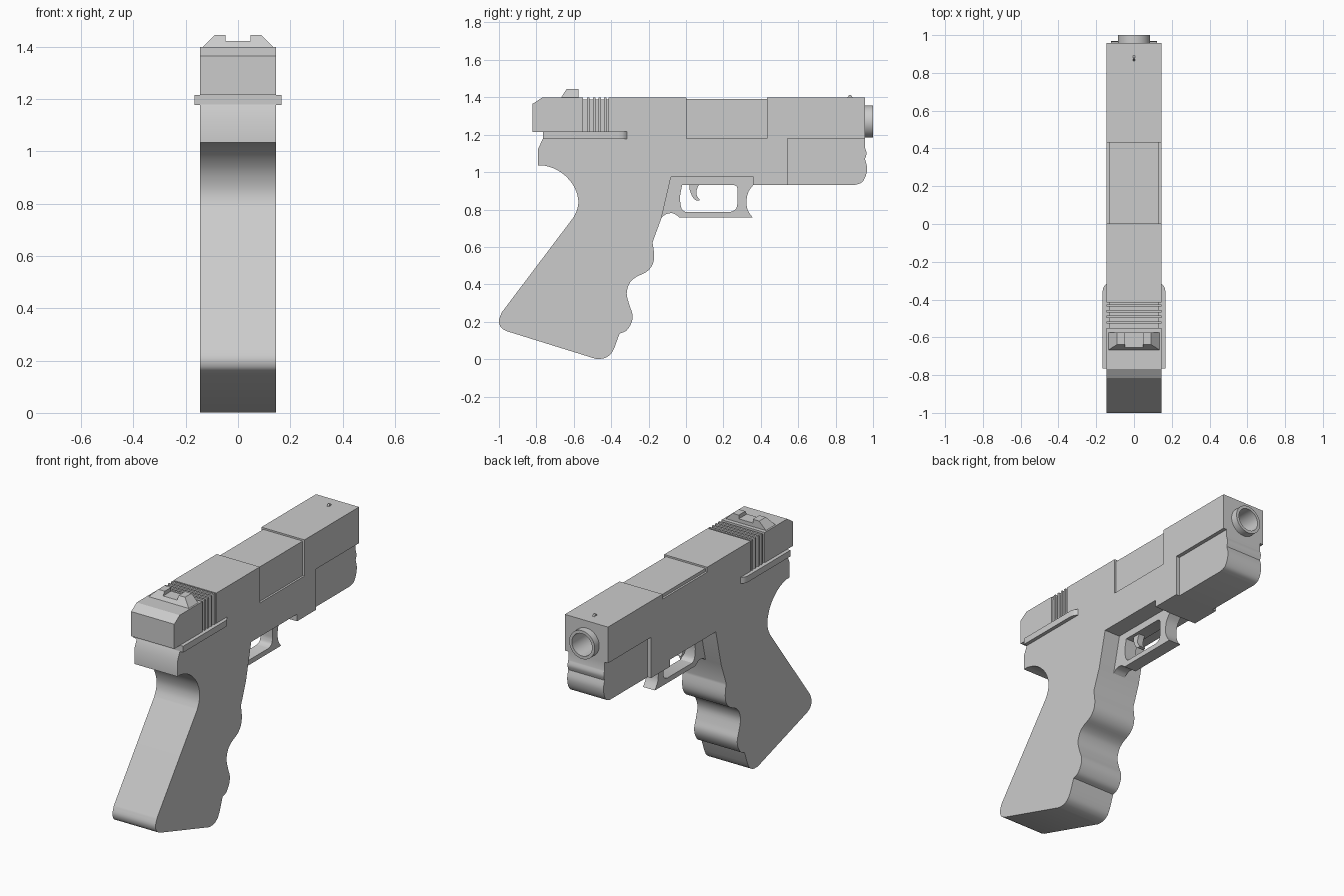
import bpy
import bmesh
import math

cube = bpy.data.objects.get("Cube")
if cube:
    bpy.data.objects.remove(cube, do_unlink=True)

grey = bpy.data.materials.new("plain_grey")
grey.use_nodes = True
grey.diffuse_color = (0.6, 0.6, 0.6, 1)
grey.node_tree.nodes["Principled BSDF"].inputs["Base Color"].default_value = (0.6, 0.6, 0.6, 1)

HALF = 0.145      # half width of the body
INSET = 0.012     # depth of shallow recesses


def curve(*pts, steps=4):
    """Smooth run through the points, for use inside a profile."""
    ext = [pts[0], *pts, pts[-1]]
    out = []
    for p, q, r, s in zip(ext, ext[1:], ext[2:], ext[3:]):
        for i in range(steps):
            t = i / steps
            out.append(tuple(
                0.5 * (2 * b + (c - a) * t + (2 * a - 5 * b + 4 * c - d) * t * t
                       + (3 * b - a - 3 * c + d) * t ** 3)
                for a, b, c, d in zip(p, q, r, s)))
    return out + [pts[-1]]


def finish(name, bm):
    bmesh.ops.recalc_face_normals(bm, faces=bm.faces)
    mesh = bpy.data.meshes.new(name)
    bm.to_mesh(mesh)
    bm.free()
    mesh.materials.append(grey)
    obj = bpy.data.objects.new(name, mesh)
    bpy.context.collection.objects.link(obj)
    smooth(obj)
    return obj


def activate(obj):
    bpy.ops.object.select_all(action="DESELECT")
    obj.select_set(True)
    bpy.context.view_layer.objects.active = obj


def smooth(obj):
    activate(obj)
    bpy.ops.object.shade_smooth_by_angle(angle=math.radians(30))


def prism(name, profile, lo, hi, axis="x"):
    """Extrude a flat profile from lo to hi along an axis."""
    place = {"x": lambda u, v, w: (w, u, v),
             "y": lambda u, v, w: (u, w, v),
             "z": lambda u, v, w: (u, v, w)}[axis]
    bm = bmesh.new()
    ends = [[bm.verts.new(place(u, v, w)) for u, v in profile] for w in (lo, hi)]
    for ring in ends:
        bm.faces.new(ring)
    a, b = ends
    for i in range(len(a)):
        bm.faces.new((a[i - 1], a[i], b[i], b[i - 1]))
    return finish(name, bm)


def side(name, profile, half=HALF):
    return prism(name, profile, -half, half)


def box(name, half, y0, y1, z0, z1):
    return side(name, [(y0, z0), (y1, z0), (y1, z1), (y0, z1)], half)


def circle(radius, z, n=48):
    return [(radius * math.cos(math.tau * i / n), z + radius * math.sin(math.tau * i / n))
            for i in range(n)]


def cut(obj, cutter):
    mod = obj.modifiers.new("cut", "BOOLEAN")
    mod.operation = "DIFFERENCE"
    mod.solver = "EXACT"
    mod.object = cutter
    activate(obj)
    bpy.ops.object.modifier_apply(modifier=mod.name)
    bpy.data.objects.remove(cutter, do_unlink=True)
    smooth(obj)


# Frame and grip in one outline
side("frame_and_grip", [
    (-0.765, 1.18), (-0.79, 1.125), (-0.79, 1.035),
    *curve((-0.757, 1.035), (-0.70, 1.017), (-0.645, 0.98), (-0.60, 0.925),
           (-0.577, 0.86), (-0.58, 0.806), (-0.60, 0.76)),
    *curve((-0.985, 0.25), (-1, 0.207), (-0.99, 0.17), (-0.96, 0.15)),
    *curve((-0.484, 0.002), (-0.44, 0.004), (-0.404, 0.025), (-0.382, 0.063)),
    *curve((-0.355, 0.137), (-0.318, 0.153), (-0.291, 0.196), (-0.286, 0.239),
           (-0.302, 0.287), (-0.317, 0.351), (-0.302, 0.405), (-0.27, 0.437),
           (-0.211, 0.467), (-0.179, 0.506), (-0.17, 0.555), (-0.179, 0.624)),
    (-0.131, 0.755), (-0.08, 0.975), (0.361, 0.975), (0.361, 0.932),
    (0.543, 0.932), (0.543, 1.18)])

# Narrower nose under the slide
side("front_frame", [
    (0.53, 1.18), (0.53, 0.932),
    *curve((0.905, 0.932), (0.94, 0.945), (0.961, 0.98), (0.968, 1.025), (0.957, 1.07)),
    *curve((0.957, 1.07), (0.965, 1.1), (0.957, 1.13))[1:],
    (0.957, 1.18)], 0.122)

# Trigger guard with its opening
guard = side("trigger_guard", [
    (-0.12, 0.98), (-0.15, 0.755),
    *curve((-0.131, 0.757), (-0.104, 0.776), (-0.067, 0.779), (-0.035, 0.757)),
    *curve((0.356, 0.757), (0.329, 0.80), (0.324, 0.85), (0.335, 0.897), (0.361, 0.932)),
    (0.361, 0.98)], 0.04)
cut(guard, side("guard_cutter", [
    *curve((-0.02, 0.932), (-0.032, 0.865), (-0.024, 0.806), (-0.003, 0.787)),
    *curve((0.238, 0.787), (0.265, 0.80), (0.275, 0.83)),
    *curve((0.275, 0.90), (0.272, 0.922), (0.255, 0.932))], 0.1))
side("trigger", [
    (0.02, 0.94),
    *curve((0.02, 0.905), (0.035, 0.867), (0.056, 0.848), (0.075, 0.85)),
    *curve((0.075, 0.85), (0.056, 0.88), (0.06, 0.913), (0.075, 0.94))[1:]], 0.02)

# Flat levers between slide and frame
right_edge = [(0.167, -0.765), *curve((0.167, -0.36), (0.16, -0.333), (0.14, -0.31))]
prism("side_levers", right_edge + [(-x, y) for x, y in reversed(right_edge)],
      1.178, 1.216, "z")

# Slide: rear block, ribs, middle, opening and front
side("slide_rear", [(-0.82, 1.215), (-0.55, 1.215), (-0.55, 1.4),
                    (-0.767, 1.4), (-0.82, 1.365)])
box("slide_groove_core", HALF - INSET, -0.56, -0.41, 1.215, 1.4 - INSET)
for i in range(4):
    start = -0.528 + i * 0.03
    box(f"slide_rib_{i + 1}", HALF, start, start + 0.013, 1.215, 1.4)
side("slide_middle", [(-0.415, 1.215), (-0.33, 1.215), (-0.33, 1.18),
                      (0.003, 1.18), (0.003, 1.4), (-0.415, 1.4)])
inner = HALF - INSET
port = prism("slide_port", [(-HALF, 1.18), (inner, 1.18), (inner, 1.39),
                            (-inner, 1.39), (-inner, 1.37), (-HALF, 1.37)],
             0.003, 0.432, "y")
front = box("slide_front", HALF, 0.432, 0.957, 1.18, 1.4)

# Barrel with an open bore
barrel = prism("barrel", circle(0.086, 1.27), 0.9, 1.0, "y")
for part in (front, barrel):
    cut(part, prism("bore_cutter", circle(0.068, 1.27), 0.6, 1.1, "y"))

# Rear sight with sloped back, and front bead
sight = prism("rear_sight", [(-0.14, 1.395), (0.14, 1.395), (0.09, 1.445), (0.047, 1.445),
                             (0.047, 1.422), (-0.047, 1.422), (-0.047, 1.445),
                             (-0.09, 1.445)], -0.67, -0.575, "y")
for v in sight.data.vertices:
    if v.co.y < -0.6:
        v.co.y += (v.co.z - 1.395) * 0.64
side("front_sight", [(0.86, 1.395), (0.895, 1.395), (0.88, 1.413), (0.873, 1.413)], 0.006)
